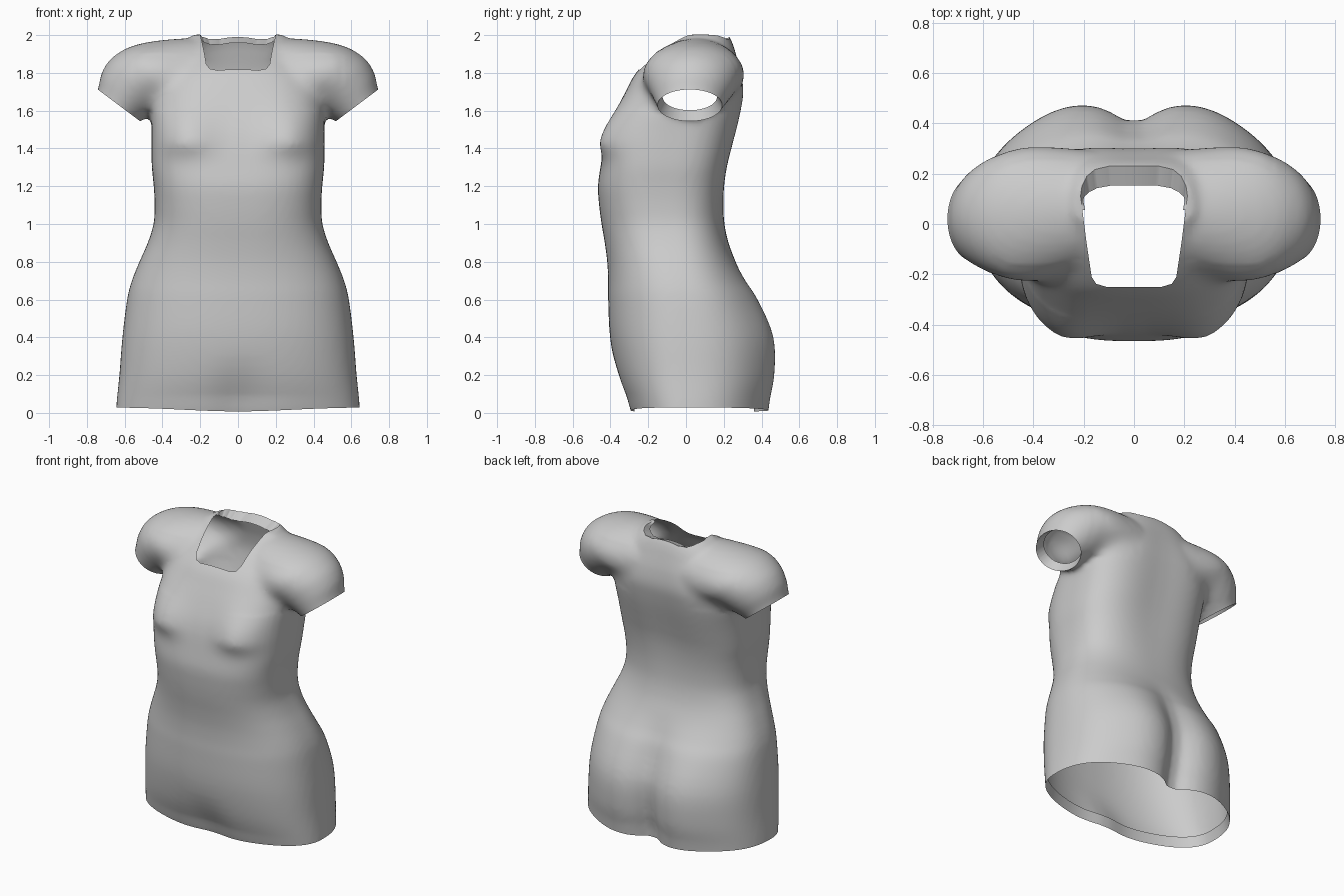
import bpy, bmesh
from math import sin, cos, pi, exp, radians
from mathutils import Vector

if "Cube" in bpy.data.objects:
    bpy.data.objects.remove(bpy.data.objects["Cube"])

# torso profile: z, half width, front y, back y
PROFILE = [(-.10, .65, -.26, .43), (.03, .645, -.305, .435), (.2, .628, -.365, .468), (.4, .612, -.402, .464),
           (.6, .587, -.412, .383), (.7, .562, -.412, .32), (.8, .522, -.417, .265), (.9, .478, -.43, .225),
           (1.0, .447, -.447, .205), (1.1, .441, -.46, .203), (1.2, .446, -.466, .212), (1.3, .456, -.453, .23),
           (1.4, .458, -.434, .257), (1.5, .458, -.407, .284), (1.6, .46, -.367, .307), (1.7, .455, -.32, .322),
           (1.8, .42, -.265, .31), (1.9, .35, -.17, .275), (1.96, .29, -.09, .25), (2.003, .235, -.01, .225)]
# shoulder and sleeve rings: centre x, y, z, tilt, half size in xz, half size in y
ARM = [(.15, .06, 1.775, 90, .21, .23), (.40, .04, 1.79, 60, .195, .275), (.50, .035, 1.755, 42, .205, .25),
       (.575, .03, 1.695, 38, .182, .212), (.63, .02, 1.628, 37, .14, .172), (.67, .02, 1.58, 37, .122, .157)]
# right half of the neck opening seen from above
NECK = [(.11, -.25), (.15, -.238), (.172, -.205), (.188, -.08), (.203, .02), (.213, .11),
        (.207, .15), (.188, .19), (.155, .217), (.10, .23)]


def smooth_rows(rows, steps):
    out = []
    for i in range(len(rows) - 1):
        p = [rows[max(0, min(len(rows) - 1, i + k))] for k in (-1, 0, 1, 2)]
        for s in range(steps):
            t = s / steps
            out.append([b + .5 * t * (c - a + t * (2*a - 5*b + 4*c - d + t * (3*(b - c) + d - a)))
                        for a, b, c, d in zip(*p)])
    return out + [list(rows[-1])]


def loft(bm, rings):
    loops = [[bm.verts.new(p) for p in r] for r in rings]
    n = len(loops[0])
    for a, b in zip(loops, loops[1:]):
        for i in range(n):
            bm.faces.new((a[i], a[(i + 1) % n], b[(i + 1) % n], b[i]))
    bm.faces.new(loops[0][::-1])
    bm.faces.new(loops[-1])


def gauss(v, c, w):
    return exp(-((v - c) / w) ** 2)


def step(v, a, b):
    t = max(0, min(1, (v - a) / (b - a)))
    return t * t * (3 - 2 * t)


def power(v, e):
    return (1 if v >= 0 else -1) * abs(v) ** e


def torso_ring(z, w, front, back, n=96):
    base = 2.4 + .4 * step(z, .7, 1.3) - .3 * step(z, 1.5, 1.9)
    mid = -.10 * gauss(z, 1.15, .4) + .06 * step(z, 1.4, 1.8)
    ring = []
    for i in range(n):
        t = 2 * pi * (i + .5) / n
        s = sin(t)
        e = 2 / (base + (.5 * gauss(z, 1.5, .25) if s < 0 else 0))
        x = w * power(cos(t), e)
        y = mid + (back - mid if s > 0 else mid - front) * power(s, e)
        k = min(1, abs(s) * 1.5)
        if s < 0:
            # bust, and the tuck between the thighs
            y -= k * .05 * gauss(abs(x), .28, .14) * gauss(z, 1.44, .075 if z < 1.44 else .18)
            y += k * .035 * gauss(x, 0, .14) * step(z, .35, 0)
        else:
            # seat cleft and spine groove
            low = step(z, .85, .45)
            y -= k * low * (.055 * gauss(x, 0, .11) - .02 * gauss(abs(x), .28, .15))
            y -= k * .08 * exp(-abs(x) / .035) * step(z, .55, .05)
            y -= k * .022 * gauss(x, 0, .2) * step(z, .9, 1.5) * step(z, 2.05, 1.75)
        ring.append((x, y, z))
    return ring


def arm_ring(side, cx, cy, cz, tilt, a, b, n=64):
    u = radians(tilt)
    return [(side * (cx + a * cos(u) * cos(2*pi*i/n)), cy + b * sin(2*pi*i/n),
             cz + a * sin(u) * cos(2*pi*i/n)) for i in range(n)]


# solid torso and shoulders, fused into one skin
bm = bmesh.new()
loft(bm, [torso_ring(*r) for r in smooth_rows(PROFILE, 4)])
for side in (1, -1):
    loft(bm, [arm_ring(side, *r) for r in smooth_rows(ARM, 5)])
bmesh.ops.recalc_face_normals(bm, faces=bm.faces[:])
mesh = bpy.data.meshes.new("dress")
bm.to_mesh(mesh)
bm.free()
dress = bpy.data.objects.new("dress", mesh)
bpy.context.collection.objects.link(dress)
rem = dress.modifiers.new("fuse", 'REMESH')
rem.mode = 'VOXEL'
rem.voxel_size = .016
sm = dress.modifiers.new("relax", 'SMOOTH')
sm.factor = .5
sm.iterations = 8
skin = bpy.data.meshes.new_from_object(dress.evaluated_get(bpy.context.evaluated_depsgraph_get()))
dress.modifiers.clear()
dress.data = skin

bm = bmesh.new()
bm.from_mesh(skin)

# blend the creases where the shoulders meet the chest and back
for lo, hi, rounds in ((.26, .5, 20), (.2, .56, 8)):
    blend = [v for v in bm.verts if lo < abs(v.co.x) < hi and 1.6 < v.co.z < 1.9]
    for _ in range(rounds):
        bmesh.ops.smooth_vert(bm, verts=blend, factor=.5, use_axis_x=True, use_axis_y=True, use_axis_z=True)


def cut(co, no, test):
    faces = [f for f in bm.faces if test(f.calc_center_median())]
    geom = set(faces)
    for f in faces:
        geom.update(f.edges)
        geom.update(f.verts)
    bmesh.ops.bisect_plane(bm, geom=list(geom), plane_co=co, plane_no=no, dist=1e-5)


def remove(test):
    bmesh.ops.delete(bm, geom=[f for f in bm.faces if test(f.calc_center_median())], context='FACES')


# hem and sleeve openings
cut((0, 0, .03), (0, 0, 1), lambda c: c.z < .1)
remove(lambda c: c.z < .03)
for side in (1, -1):
    co, no = Vector((side * .63, 0, 1.628)), Vector((side * .6, 0, -.8))
    near = lambda c: c.x * side > .475 and c.z > 1.46
    cut(co, no, near)
    remove(lambda c: near(c) and (c - co).dot(no) > 0)

# neck opening: a convex outline cut straight down
outline = [Vector((x, y, 0)) for x, y in NECK] + [Vector((-x, y, 0)) for x, y in NECK[::-1]]
planes = []
for p, q in zip(outline, outline[1:] + outline[:1]):
    d = (q - p).normalized()
    planes.append((p, Vector((d.y, -d.x, 0))))
upper = lambda c: c.z > 1.7 and abs(c.x) < .26 and -.3 < c.y < .26
for p, no in planes:
    cut(p, no, upper)
remove(lambda c: c.z > 1.7 and all((c - p).dot(no) < 0 for p, no in planes))

# hem dips slightly at the centre
for v in bm.verts:
    if v.co.z < .1:
        v.co.z -= .022 * gauss(v.co.x, 0, .4) * step(v.co.z, .1, .03)


# folded edges turned inside
def fold(test, move):
    edges = [e for e in bm.edges if e.is_boundary and test((e.verts[0].co + e.verts[1].co) / 2)]
    new = bmesh.ops.extrude_edge_only(bm, edges=edges)["geom"]
    for v in new:
        if isinstance(v, bmesh.types.BMVert):
            v.co = move(v.co.copy())


fold(lambda c: c.z < .1, lambda c: Vector((c.x * .975, c.y * .97, c.z + .07)))
for side in (1, -1):
    mid = Vector((side * .63, .02, 1.628))
    fold(lambda c: c.x * side > .45 and c.z > 1.4,
         lambda c: mid + (c - mid) * .84 + Vector((-side * .035, 0, .045)))
fold(lambda c: c.z > 1.7 and abs(c.x) < .3 and c.y > .05,
     lambda c: Vector((c.x * .95, c.y - .08 * step(c.y, .05, .25), c.z - .03 * step(c.y, .04, .15))))

bm.to_mesh(skin)
bm.free()
bpy.context.view_layer.objects.active = dress
dress.select_set(True)
bpy.ops.object.shade_smooth_by_angle(angle=radians(50))
